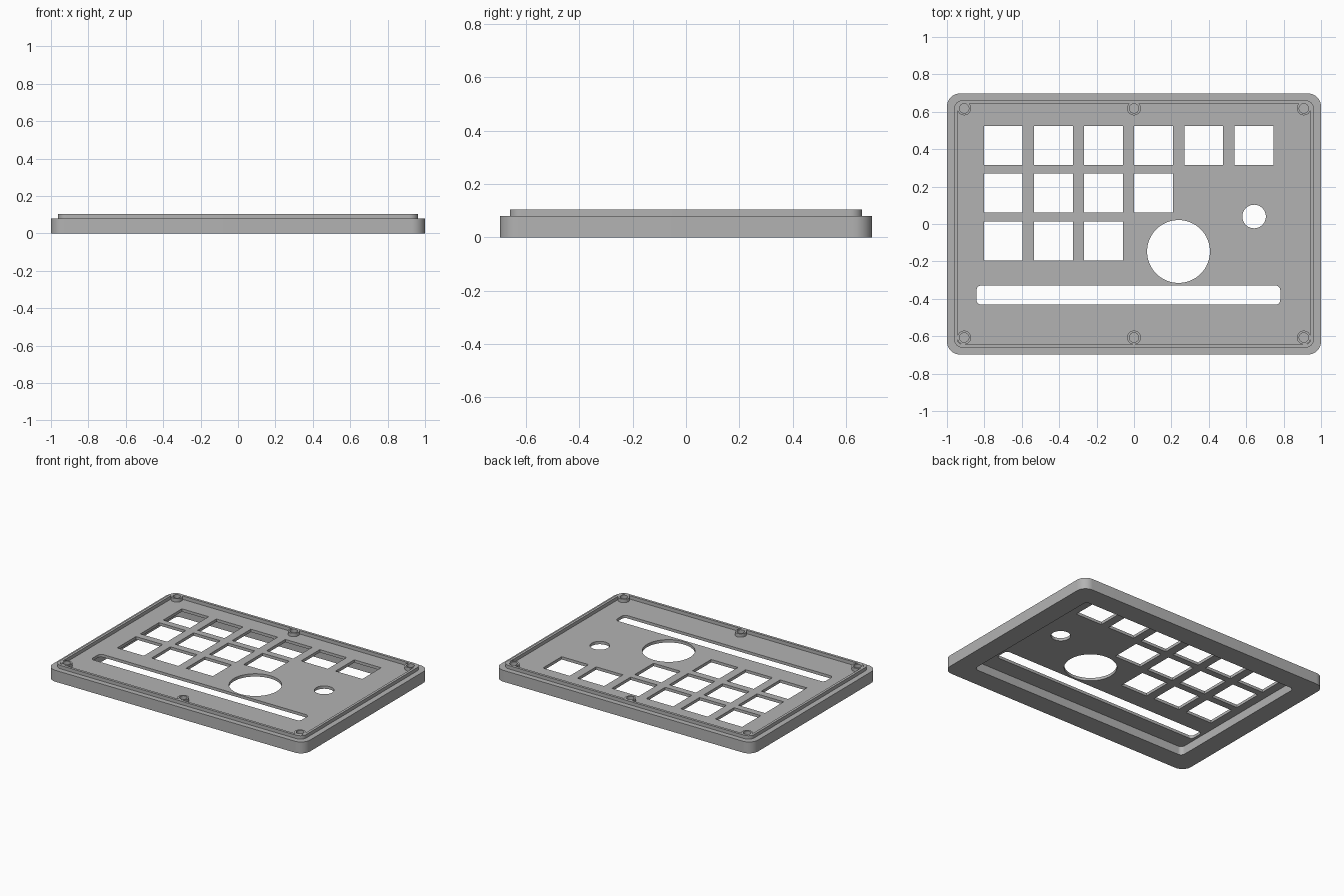
import bpy, bmesh, math

if "Cube" in bpy.data.objects:
    bpy.data.objects.remove(bpy.data.objects["Cube"])

grey = bpy.data.materials.new("mid_grey")
grey.diffuse_color = (0.45, 0.45, 0.45, 1)
grey.use_nodes = True
grey.node_tree.nodes["Principled BSDF"].inputs["Base Color"].default_value = grey.diffuse_color


def rounded_rect(cx, cy, hx, hy, r, seg=10):
    """Outline of a rectangle with rounded corners, counter-clockwise."""
    if r <= 0:
        return [(cx + a * hx, cy + b * hy) for a, b in ((1, 1), (-1, 1), (-1, -1), (1, -1))]
    pts = []
    for k, (sx, sy) in enumerate(((1, 1), (-1, 1), (-1, -1), (1, -1))):
        for i in range(seg + 1):
            a = math.radians(90 * (k + i / seg))
            pts.append((cx + sx * (hx - r) + r * math.cos(a),
                        cy + sy * (hy - r) + r * math.sin(a)))
    return pts


def circle(cx, cy, r, n=48):
    return [(cx + r * math.cos(2 * math.pi * i / n),
             cy + r * math.sin(2 * math.pi * i / n)) for i in range(n)]


def add_prism(bm, outline, z0, z1):
    """Solid extrusion of an outline."""
    lo = [bm.verts.new((x, y, z0)) for x, y in outline]
    hi = [bm.verts.new((x, y, z1)) for x, y in outline]
    n = len(outline)
    bm.faces.new(lo[::-1])
    bm.faces.new(hi)
    for i in range(n):
        j = (i + 1) % n
        bm.faces.new((lo[i], lo[j], hi[j], hi[i]))


def add_tube(bm, outer, inner, z0, z1):
    """Extruded ring between two outlines with equal point counts."""
    n = len(outer)
    loops = [[bm.verts.new((x, y, z)) for x, y in o]
             for o, z in ((outer, z0), (outer, z1), (inner, z1), (inner, z0))]
    for k in range(4):
        a, b = loops[k], loops[(k + 1) % 4]
        for i in range(n):
            j = (i + 1) % n
            bm.faces.new((a[i], a[j], b[j], b[i]))


def make_object(name, bm):
    mesh = bpy.data.meshes.new(name)
    bm.to_mesh(mesh)
    bm.free()
    obj = bpy.data.objects.new(name, mesh)
    bpy.context.collection.objects.link(obj)
    mesh.materials.append(grey)
    return obj


def smooth(obj):
    bpy.ops.object.select_all(action='DESELECT')
    obj.select_set(True)
    bpy.context.view_layer.objects.active = obj
    bpy.ops.object.shade_smooth_by_angle(angle=math.radians(30))


SHELF, TOP, CEILING = 0.08, 0.104, 0.06
bosses = [(x, y) for x in (-0.908, 0, 0.908) for y in (-0.607, 0.618)]

# Body: rounded slab
bm = bmesh.new()
add_prism(bm, rounded_rect(0, 0, 1.0, 0.698, 0.07), 0, SHELF)
body = make_object("cover_body", bm)

# Underside pocket
bm = bmesh.new()
add_prism(bm, rounded_rect(0, 0, 0.862, 0.555, 0.03), -0.05, CEILING)
pocket = make_object("pocket_cutter", bm)

# Openings: square key windows, two round holes, long slot, screw holes
bm = bmesh.new()
for y, count in ((0.42, 6), (0.166, 4), (-0.091, 3)):
    for i in range(count):
        add_prism(bm, rounded_rect(-0.699 + 0.268 * i, y, 0.104, 0.104, 0), 0.03, 0.15)
add_prism(bm, circle(0.238, -0.147, 0.168, 64), 0.03, 0.15)
add_prism(bm, circle(0.642, 0.04, 0.063), 0.03, 0.15)
add_prism(bm, rounded_rect(-0.03, -0.38, 0.812, 0.051, 0.025), 0.03, 0.15)
for x, y in bosses:
    add_prism(bm, circle(x, y, 0.025, 32), 0.03, 0.15)
openings = make_object("opening_cutter", bm)

for cutter in (pocket, openings):
    mod = body.modifiers.new("cut", 'BOOLEAN')
    mod.operation, mod.solver, mod.object = 'DIFFERENCE', 'EXACT', cutter
    bpy.context.view_layer.objects.active = body
    bpy.ops.object.modifier_apply(modifier=mod.name)
    bpy.data.objects.remove(cutter)
smooth(body)

# Raised lip around the top
bm = bmesh.new()
add_tube(bm, rounded_rect(0, 0, 0.962, 0.661, 0.045),
         rounded_rect(0, 0, 0.944, 0.643, 0.027), SHELF, TOP)
smooth(make_object("raised_lip", bm))

# Screw bosses
bm = bmesh.new()
for x, y in bosses:
    add_tube(bm, circle(x, y, 0.037, 32), circle(x, y, 0.025, 32), SHELF, TOP)
smooth(make_object("screw_bosses", bm))
